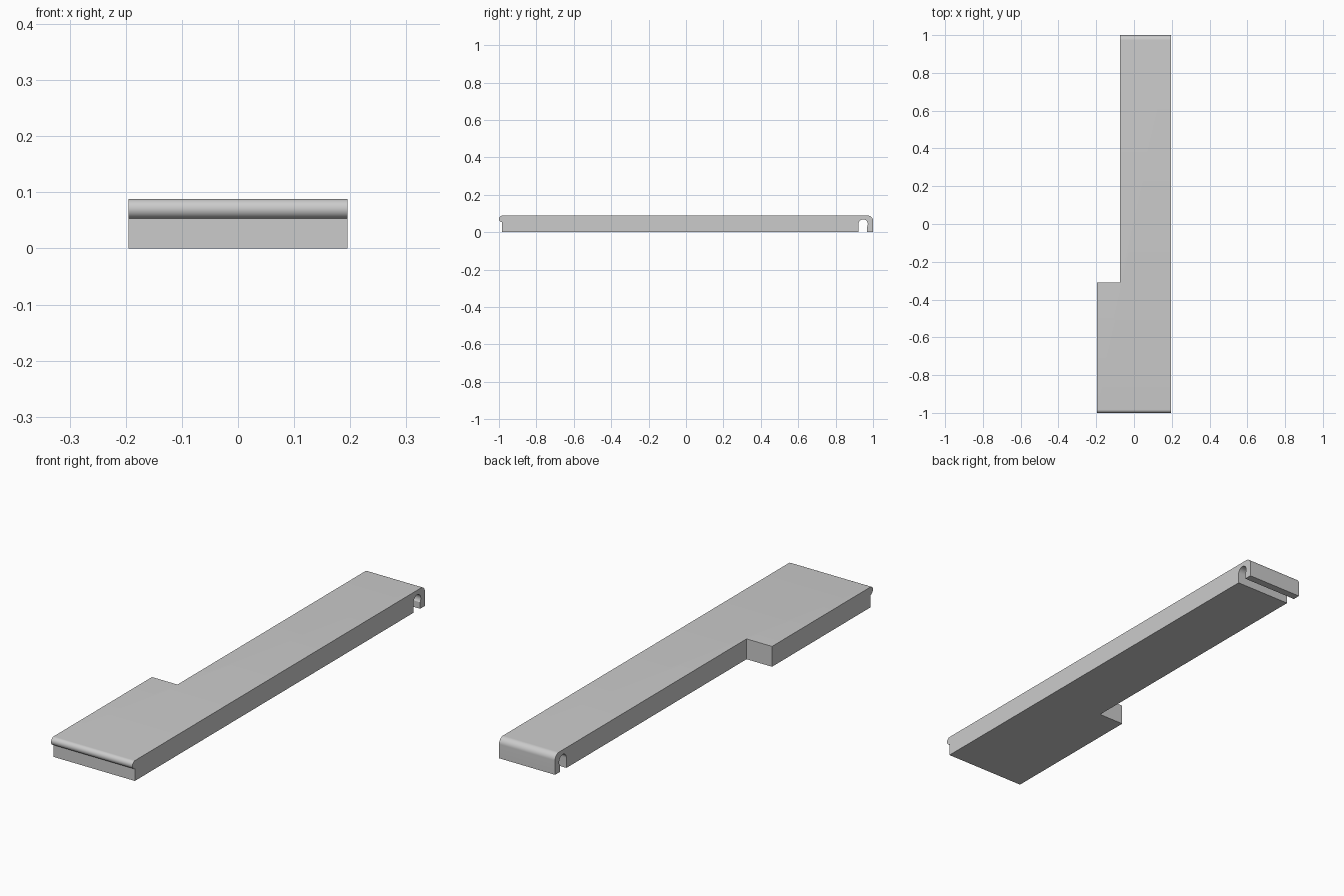
import bpy, bmesh
from math import cos, sin, radians

cube = bpy.data.objects.get("Cube")
if cube:
    bpy.data.objects.remove(cube, do_unlink=True)

HALF_W, TOP = 0.195, 0.088
STEP_X, STEP_Y = -0.073, -0.31

grey = bpy.data.materials.new("plain grey")
grey.use_nodes = True
colour = (0.6, 0.6, 0.6, 1)
grey.diffuse_color = colour
grey.node_tree.nodes["Principled BSDF"].inputs["Base Color"].default_value = colour


def arc(y, z, r, start, end, n=12):
    """Points (y, z) along an arc, angles in degrees."""
    angles = [radians(start + (end - start) * i / n) for i in range(n + 1)]
    return [(y + r * cos(a), z + r * sin(a)) for a in angles]


def extrude_prism(name, points, vector):
    """Solid made by sweeping a closed outline along a vector."""
    bm = bmesh.new()
    face = bm.faces.new([bm.verts.new(p) for p in points])
    swept = bmesh.ops.extrude_face_region(bm, geom=[face])["geom"]
    bmesh.ops.translate(bm, vec=vector,
                        verts=[v for v in swept if isinstance(v, bmesh.types.BMVert)])
    bmesh.ops.recalc_face_normals(bm, faces=bm.faces)
    mesh = bpy.data.meshes.new(name)
    bm.to_mesh(mesh)
    bm.free()
    mesh.materials.append(grey)
    obj = bpy.data.objects.new(name, mesh)
    bpy.context.collection.objects.link(obj)
    return obj


# Side outline: front bead, rounded rear corner, hooked lip and round slot
bead_r = 0.0175
outline = [(-0.984, 0)]
outline += arc(-1 + bead_r, TOP - bead_r, bead_r, 265, 90, 16)
outline += arc(0.973, TOP - 0.027, 0.027, 90, 0)
outline += [(1, 0), (0.967, 0)]
outline += arc(0.947, 0.043, 0.025, -37, 180, 20)
outline += [(0.922, 0)]
plank = extrude_prism("slat", [(-HALF_W, y, z) for y, z in outline], (2 * HALF_W, 0, 0))

# Notch that narrows the rear part
notch = extrude_prism("notch_cutter",
                      [(-0.4, STEP_Y, -0.1), (STEP_X, STEP_Y, -0.1),
                       (STEP_X, 1.2, -0.1), (-0.4, 1.2, -0.1)], (0, 0, 0.4))
notch.hide_render = True
cut = plank.modifiers.new("notch", "BOOLEAN")
cut.operation = "DIFFERENCE"
cut.solver = "EXACT"
cut.object = notch

bpy.ops.object.select_all(action="DESELECT")
plank.select_set(True)
bpy.context.view_layer.objects.active = plank
bpy.ops.object.modifier_apply(modifier="notch")
bpy.data.objects.remove(notch, do_unlink=True)
bpy.ops.object.shade_smooth_by_angle(angle=radians(30))
